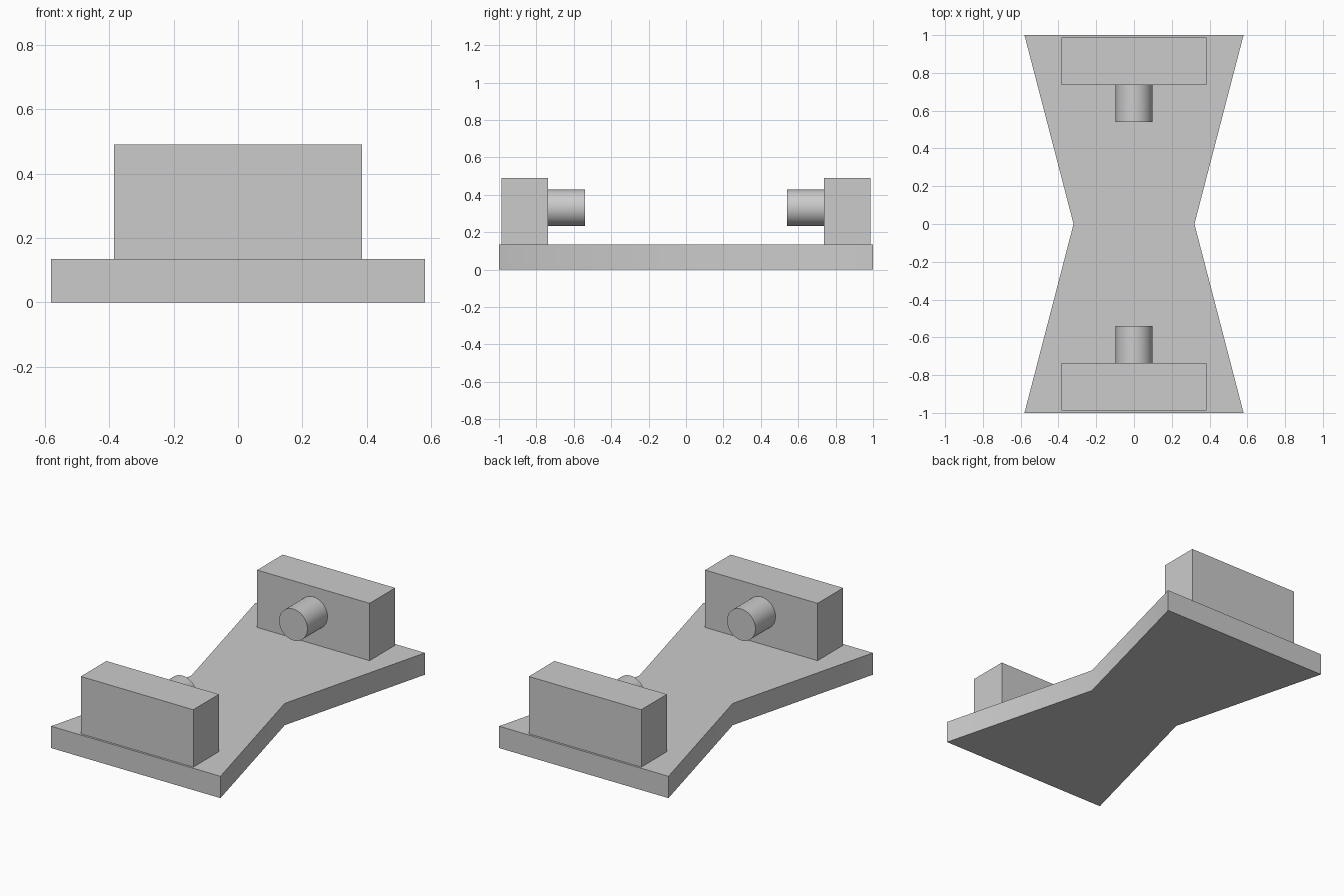
import bpy
import bmesh
from math import pi, radians
from mathutils import Matrix

cube = bpy.data.objects.get("Cube")
if cube:
    bpy.data.objects.remove(cube, do_unlink=True)

# Single plain grey
grey = bpy.data.materials.new("plain_grey")
grey.use_nodes = True
colour = (0.6, 0.6, 0.6, 1)
grey.diffuse_color = colour
grey.node_tree.nodes["Principled BSDF"].inputs["Base Color"].default_value = colour

BASE_TOP = 0.135


def finish(name, bm):
    """Turn a bmesh into a named, shaded object."""
    bmesh.ops.recalc_face_normals(bm, faces=bm.faces)
    mesh = bpy.data.meshes.new(name)
    bm.to_mesh(mesh)
    bm.free()
    mesh.materials.append(grey)
    obj = bpy.data.objects.new(name, mesh)
    bpy.context.collection.objects.link(obj)
    bpy.ops.object.select_all(action="DESELECT")
    obj.select_set(True)
    bpy.context.view_layer.objects.active = obj
    bpy.ops.object.shade_smooth_by_angle(angle=radians(30))
    return obj


# Waisted base plate, extruded from its outline
bm = bmesh.new()
half = [(0.58, -1), (0.32, 0), (0.58, 1)]
outline = half + [(-x, y) for x, y in reversed(half)]
plate = bm.faces.new([bm.verts.new((x, y, 0)) for x, y in outline])
top = bmesh.ops.extrude_face_region(bm, geom=[plate], use_keep_orig=True)
for v in top["geom"]:
    if isinstance(v, bmesh.types.BMVert):
        v.co.z = BASE_TOP
finish("base_plate", bm)

# End block and inward peg, repeated at both ends
for end, side in (("front", -1), ("back", 1)):
    bm = bmesh.new()
    place = Matrix.Translation((0, side * 0.862, (BASE_TOP + 0.49) / 2))
    size = Matrix.Diagonal((0.77, 0.25, 0.49 - BASE_TOP, 1))
    bmesh.ops.create_cube(bm, size=1, matrix=place @ size)
    finish(end + "_block", bm)

    bm = bmesh.new()
    place = Matrix.Translation((0, side * 0.64, 0.33))
    bmesh.ops.create_cone(bm, cap_ends=True, segments=64, radius1=0.097,
                          radius2=0.097, depth=0.2,
                          matrix=place @ Matrix.Rotation(pi / 2, 4, "X"))
    finish(end + "_peg", bm)
